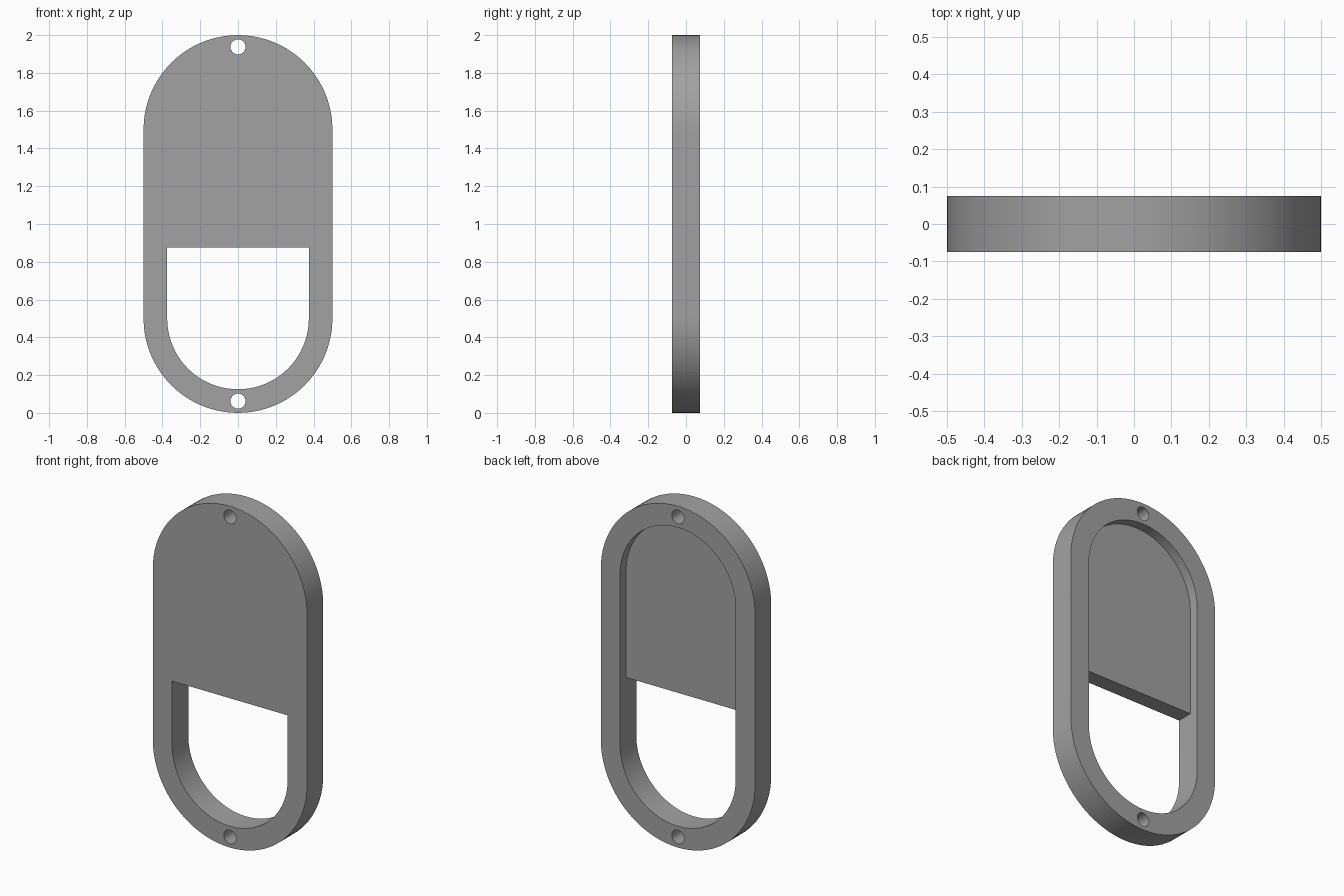
import bpy, bmesh, math
from mathutils import Vector

if "Cube" in bpy.data.objects:
    bpy.data.objects.remove(bpy.data.objects["Cube"])

FRONT, FLOOR, BACK = -0.075, 0.019, 0.075   # front face, recess floor, back face
R_OUT, R_IN = 0.5, 0.375
Z_LOW, Z_HIGH, Z_EDGE = 0.5, 1.5, 0.875     # arc centres, lower edge of the panel
SEG = 40


def arc(r, cz, start, end, n):
    """Points (x, z) along an arc, both ends included."""
    return [(r * math.cos(a), cz + r * math.sin(a))
            for a in (start + (end - start) * i / n for i in range(n + 1))]


def circle(r, cz, n=32):
    return arc(r, cz, 0, math.tau, n)[:-1]


# Profiles
top_arc = lambda r: arc(r, Z_HIGH, 0, math.pi, SEG)
bottom_arc = lambda r: arc(r, Z_LOW, math.pi, math.tau, SEG)
outer = top_arc(R_OUT) + bottom_arc(R_OUT)
left, right = (-R_IN, Z_EDGE), (R_IN, Z_EDGE)
slot = top_arc(R_IN) + [left] + bottom_arc(R_IN) + [right]
opening = [left] + bottom_arc(R_IN) + [right]
panel = [right] + top_arc(R_IN) + [left]
holes = [circle(0.04, 0.0625), circle(0.04, 1.9375)]

bm = bmesh.new()


def ring(points, y):
    return [bm.verts.new((x, y, z)) for x, z in points]


def wall(points, y0, y1):
    a, b = ring(points, y0), ring(points, y1)
    for i in range(len(a)):
        j = (i + 1) % len(a)
        bm.faces.new((a[i], a[j], b[j], b[i]))


def cap(loops, y):
    edges = []
    for points in loops:
        v = ring(points, y)
        edges += [bm.edges.new((v[i], v[(i + 1) % len(v)])) for i in range(len(v))]
    bmesh.ops.triangle_fill(bm, use_beauty=True, use_dissolve=False,
                            edges=edges, normal=Vector((0, 1, 0)))


# Side walls
wall(outer, FRONT, BACK)
for hole in holes:
    wall(hole, FRONT, BACK)
wall(opening, FRONT, FLOOR)
wall(slot, FLOOR, BACK)

# Flat faces: front, back rim, recess floor
cap([outer, opening] + holes, FRONT)
cap([outer, slot] + holes, BACK)
cap([panel], FLOOR)

bmesh.ops.remove_doubles(bm, verts=bm.verts[:], dist=1e-5)
bmesh.ops.recalc_face_normals(bm, faces=bm.faces[:])

mesh = bpy.data.meshes.new("tag_body")
bm.to_mesh(mesh)
bm.free()
body = bpy.data.objects.new("tag_body", mesh)
bpy.context.collection.objects.link(body)

grey = bpy.data.materials.new("mid_grey")
grey.diffuse_color = (0.36, 0.36, 0.36, 1)
grey.use_nodes = True
grey.node_tree.nodes["Principled BSDF"].inputs["Base Color"].default_value = grey.diffuse_color
mesh.materials.append(grey)

bpy.context.view_layer.objects.active = body
body.select_set(True)
bpy.ops.object.shade_smooth_by_angle(angle=math.radians(30))
